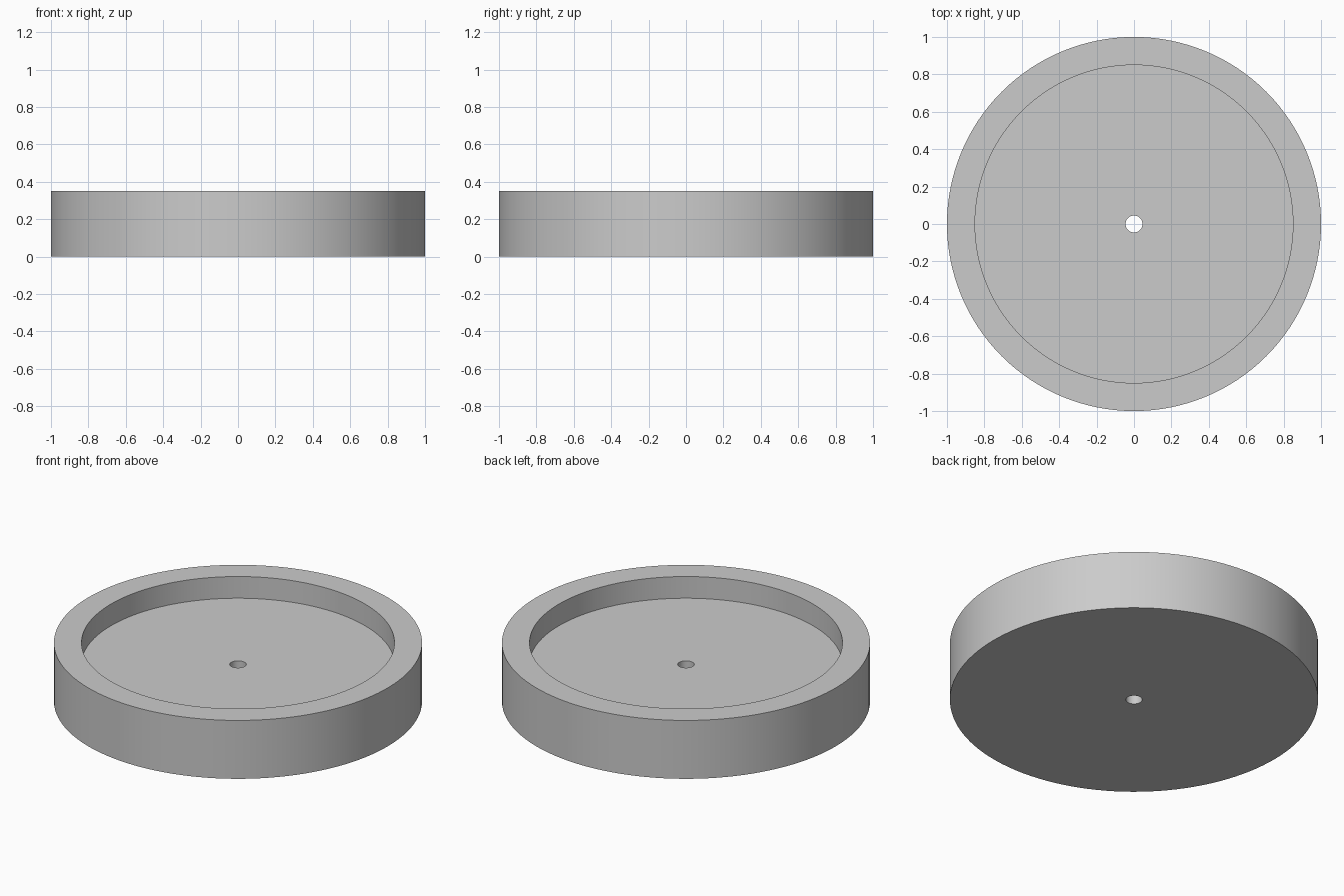
import bpy, bmesh, math

cube = bpy.data.objects.get("Cube")
if cube:
    bpy.data.objects.remove(cube, do_unlink=True)

SEGMENTS = 128
HEIGHT, FLOOR = 0.35, 0.22
OUTER, INNER, HOLE = 1.0, 0.85, 0.045

# Material
grey = bpy.data.materials.new("plain grey")
grey.use_nodes = True
colour = (0.6, 0.6, 0.6, 1)
grey.diffuse_color = colour
grey.node_tree.nodes["Principled BSDF"].inputs["Base Color"].default_value = colour

# Closed cross-section (radius, height), revolved around z
profile = [(HOLE, 0), (OUTER, 0), (OUTER, HEIGHT),
           (INNER, HEIGHT), (INNER, FLOOR), (HOLE, FLOOR)]
bm = bmesh.new()
verts = [bm.verts.new((r, 0, z)) for r, z in profile]
edges = [bm.edges.new((v, verts[(i + 1) % len(verts)])) for i, v in enumerate(verts)]
bmesh.ops.spin(bm, geom=verts + edges, cent=(0, 0, 0), axis=(0, 0, 1),
               angle=math.tau, steps=SEGMENTS, use_merge=False)
bmesh.ops.remove_doubles(bm, verts=bm.verts[:], dist=0.0001)
bmesh.ops.recalc_face_normals(bm, faces=bm.faces[:])

# Recessed disc with raised rim and centre hole
mesh = bpy.data.meshes.new("recessed_disc")
bm.to_mesh(mesh)
bm.free()
mesh.materials.append(grey)
disc = bpy.data.objects.new("recessed_disc", mesh)
bpy.context.collection.objects.link(disc)

bpy.ops.object.select_all(action="DESELECT")
disc.select_set(True)
bpy.context.view_layer.objects.active = disc
bpy.ops.object.shade_smooth_by_angle(angle=math.radians(30))
